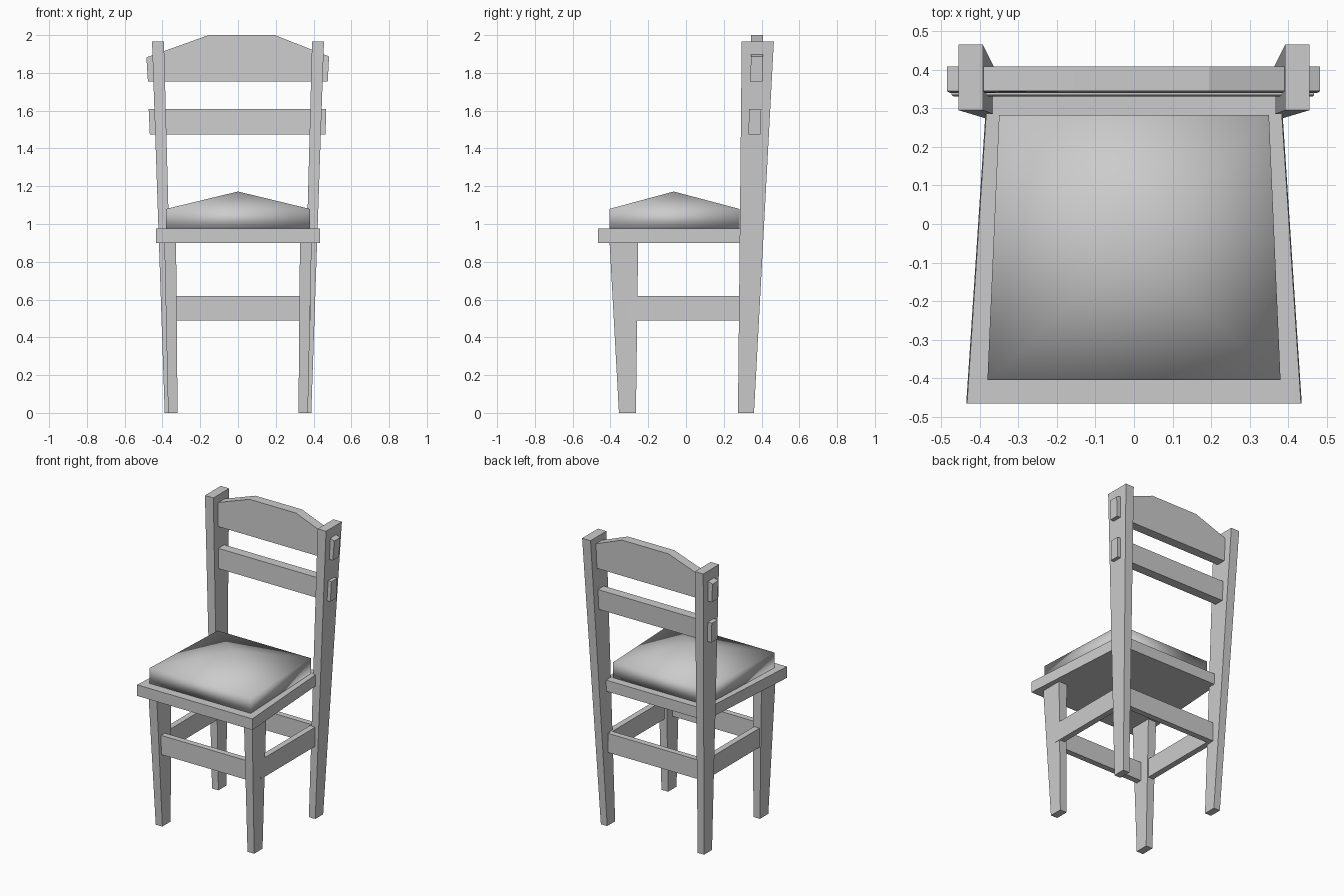
import bpy
import bmesh

cube = bpy.data.objects.get("Cube")
if cube:
    bpy.data.objects.remove(cube, do_unlink=True)

grey = bpy.data.materials.new("plain grey")
grey.use_nodes = True
grey.diffuse_color = (0.6, 0.6, 0.6, 1)
bsdf = next(n for n in grey.node_tree.nodes if n.type == 'BSDF_PRINCIPLED')
bsdf.inputs["Base Color"].default_value = grey.diffuse_color


def loft(name, lower, upper, apex=None):
    """Solid between two matching outlines, optionally closed by a peak."""
    bm = bmesh.new()
    a = [bm.verts.new(p) for p in lower]
    b = [bm.verts.new(p) for p in upper]
    n = len(a)
    bm.faces.new(a[::-1])
    for i in range(n):
        j = (i + 1) % n
        bm.faces.new((a[i], a[j], b[j], b[i]))
    if apex:
        peak = bm.verts.new(apex)
        for i in range(n):
            bm.faces.new((b[i], b[(i + 1) % n], peak))
    else:
        bm.faces.new(b)
    bmesh.ops.recalc_face_normals(bm, faces=bm.faces[:])
    mesh = bpy.data.meshes.new(name)
    bm.to_mesh(mesh)
    bm.free()
    mesh.materials.append(grey)
    obj = bpy.data.objects.new(name, mesh)
    bpy.context.collection.objects.link(obj)
    return obj


def rect(x0, x1, y0, y1, z):
    return [(x0, y0, z), (x1, y0, z), (x1, y1, z), (x0, y1, z)]


def trapezoid(front, back, y0, y1, z):
    return [(-front, y0, z), (front, y0, z), (back, y1, z), (-back, y1, z)]


# Legs and side stretchers, one of each per side
for side, s in (("left", 1), ("right", -1)):
    loft("front_leg_" + side,
         rect(s * 0.32, s * 0.37, -0.355, -0.265, 0),
         rect(s * 0.328, s * 0.39, -0.405, -0.253, 0.91))
    loft("back_leg_" + side,
         rect(s * 0.34, s * 0.388, 0.275, 0.36, 0),
         rect(s * 0.392, s * 0.455, 0.295, 0.465, 1.965))
    outer = 0.383 if s > 0 else 0.372
    loft("side_stretcher_" + side,
         rect(s * (outer - 0.04), s * outer, -0.3, 0.31, 0.49),
         rect(s * (outer - 0.04), s * outer, -0.3, 0.31, 0.62))

# Front and back stretchers
for name, y in (("front_stretcher", -0.36), ("back_stretcher", 0.3)):
    loft(name, rect(-0.35, 0.35, y, y + 0.04, 0.49),
         rect(-0.35, 0.35, y, y + 0.04, 0.62))

# Seat board
loft("seat", trapezoid(0.435, 0.382, -0.465, 0.335, 0.9),
     trapezoid(0.433, 0.38, -0.465, 0.335, 0.975))

# Soft cushion with a raised middle
cushion = loft("cushion", trapezoid(0.38, 0.35, -0.405, 0.282, 0.972),
               trapezoid(0.38, 0.35, -0.405, 0.282, 1.08),
               apex=(0, -0.065, 1.172))
cushion.data.shade_smooth()


# Backrest rails, leaning with the back legs
def rail(name, outline, depth=0.064):
    front = [(x, 0.33 + 0.035 * (min(z, 1.9) - 1.475), z) for x, z in outline]
    back = [(x, y + depth, z) for x, y, z in front]
    loft(name, front, back)


rail("lower_back_rail",
     [(-0.467, 1.475), (0.463, 1.475), (0.467, 1.61), (-0.473, 1.61)])
rail("top_back_rail",
     [(-0.477, 1.755), (0.475, 1.755), (0.482, 1.887),
      (0.195, 2.0), (-0.155, 2.0), (-0.485, 1.882)])
